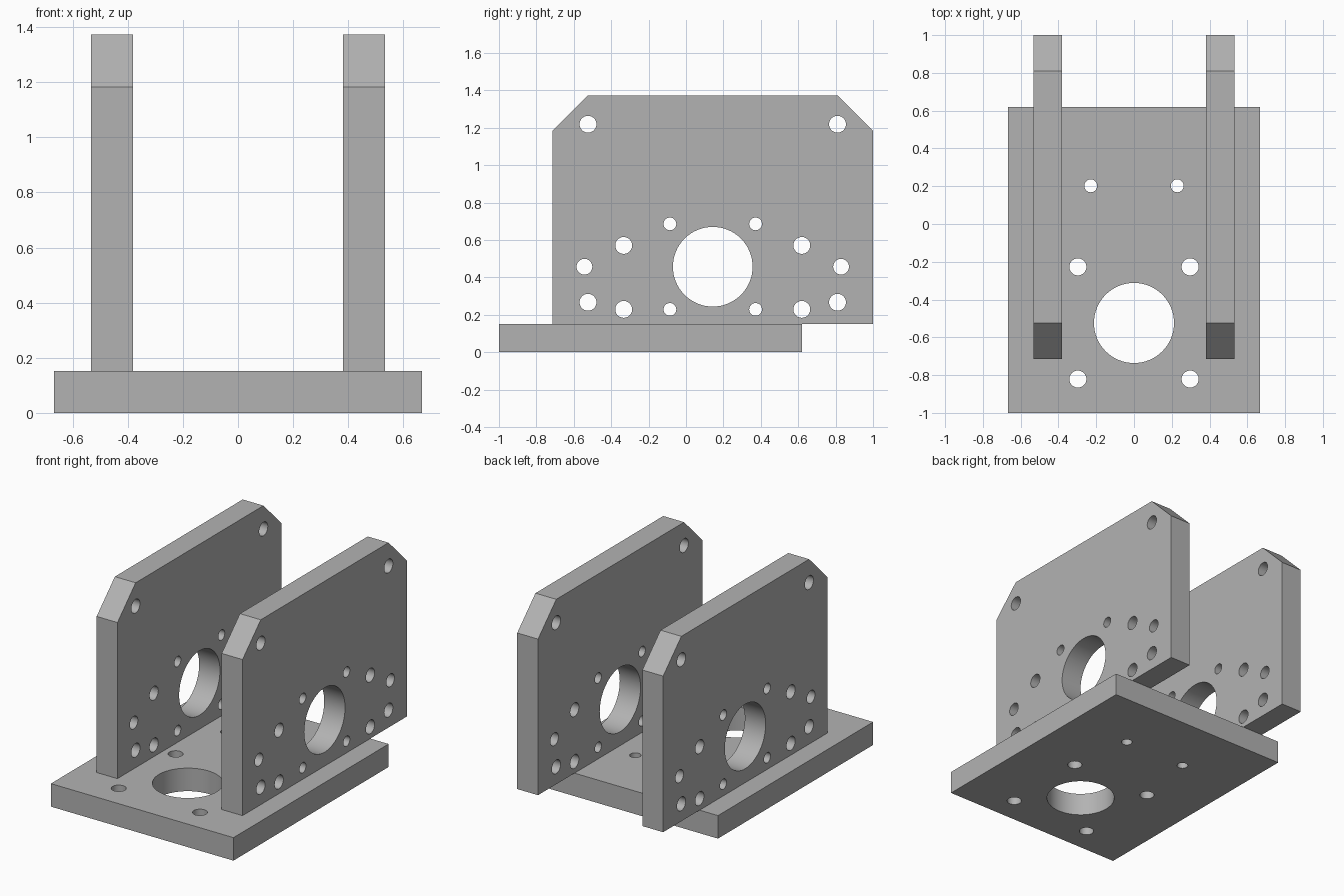
import bpy
import bmesh
from math import radians
from mathutils import Matrix, Vector

cube = bpy.data.objects.get("Cube")
if cube:
    bpy.data.objects.remove(cube, do_unlink=True)

grey = bpy.data.materials.new("plain grey")
grey.use_nodes = True
colour = (0.45, 0.45, 0.45, 1)
grey.diffuse_color = colour
grey.node_tree.nodes["Principled BSDF"].inputs["Base Color"].default_value = colour


def add_object(name, bm):
    bmesh.ops.recalc_face_normals(bm, faces=bm.faces)
    mesh = bpy.data.meshes.new(name)
    bm.to_mesh(mesh)
    bm.free()
    mesh.materials.append(grey)
    obj = bpy.data.objects.new(name, mesh)
    bpy.context.collection.objects.link(obj)
    return obj


def drilled_plate(name, outline, thickness, holes, frame):
    """Extrude an outline, drill (u, v, radius) holes and place it by frame."""
    bm = bmesh.new()
    face = bm.faces.new([bm.verts.new((u, v, 0)) for u, v in outline])
    ext = bmesh.ops.extrude_face_region(bm, geom=[face])["geom"]
    verts = [g for g in ext if isinstance(g, bmesh.types.BMVert)]
    bmesh.ops.translate(bm, verts=verts, vec=(0, 0, thickness))
    plate = add_object(name, bm)

    # Drills
    bm = bmesh.new()
    for u, v, r in holes:
        bmesh.ops.create_cone(bm, cap_ends=True, segments=64, radius1=r, radius2=r,
                              depth=thickness * 2,
                              matrix=Matrix.Translation((u, v, thickness / 2)))
    drills = add_object(name + "_drills", bm)
    drills.hide_render = True

    cut = plate.modifiers.new("holes", "BOOLEAN")
    cut.operation = "DIFFERENCE"
    cut.solver = "EXACT"
    cut.object = drills
    bpy.ops.object.select_all(action="DESELECT")
    plate.select_set(True)
    bpy.context.view_layer.objects.active = plate
    bpy.ops.object.modifier_apply(modifier=cut.name)
    bpy.data.objects.remove(drills, do_unlink=True)

    plate.data.transform(frame)
    bpy.ops.object.shade_smooth_by_angle(angle=radians(30))
    return plate


BASE_H = 0.152
THICK = 0.152

# Base plate, drilled for a bore, four bolts around it and two rear screws
bore_y = -0.524
base_holes = [(0, bore_y, 0.212)]
for s in (-1, 1):
    base_holes += [(s * 0.229, 0.202, 0.034),
                   (s * 0.297, bore_y + 0.297, 0.045),
                   (s * 0.297, bore_y - 0.297, 0.045)]
base_outline = [(-0.667, -1), (0.667, -1), (0.667, 0.619), (-0.667, 0.619)]
drilled_plate("base_plate", base_outline, BASE_H, base_holes, Matrix())

# Side plates: u runs along y from the plate centre, v runs up
half, top, bevel, mid_y = 0.857, 1.373, 0.19, 0.143
side_outline = [(-half, BASE_H), (half, BASE_H), (half, top - bevel),
                (half - bevel, top), (bevel - half, top), (-half, top - bevel)]
side_holes = [(0, 0.457, 0.213)]
for s in (-1, 1):
    side_holes += [(s * u, v, r) for u, v, r in (
        (0.667, 1.219, 0.045), (0.667, 0.267, 0.045), (0.686, 0.457, 0.042),
        (0.476, 0.571, 0.045), (0.476, 0.229, 0.045),
        (0.229, 0.686, 0.034), (0.229, 0.229, 0.034))]

upright = Matrix(((0, 0, 1), (1, 0, 0), (0, 1, 0))).to_4x4()
for name, x in (("left_side_plate", 0.381), ("right_side_plate", -0.381 - THICK)):
    place = Matrix.Translation(Vector((x, mid_y, 0))) @ upright
    drilled_plate(name, side_outline, THICK, side_holes, place)
